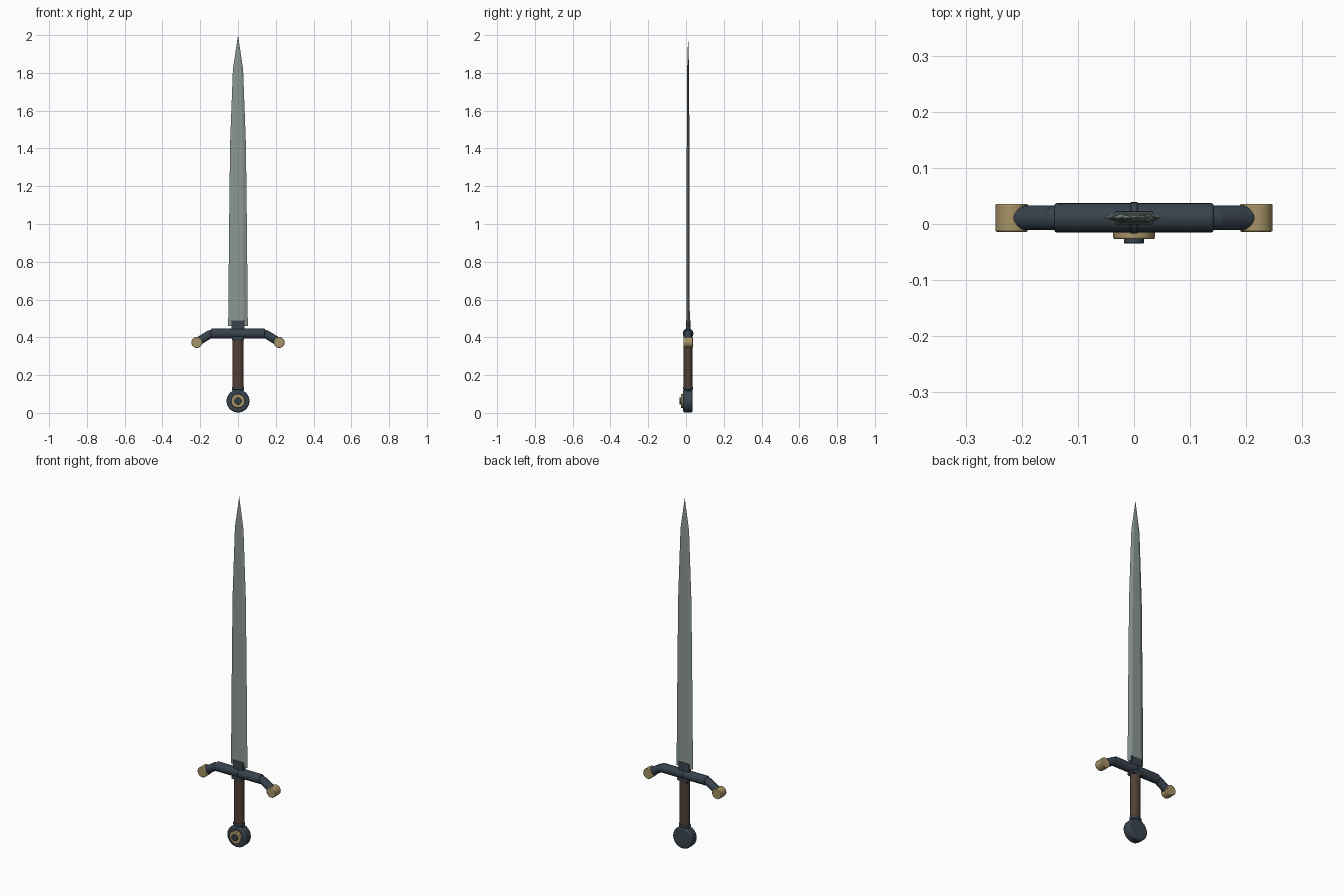
import bpy, bmesh, math
from mathutils import Vector

cube = bpy.data.objects.get("Cube")
if cube:
    bpy.data.objects.remove(cube, do_unlink=True)

CY = 0.011  # depth of the sword's centre plane


def material(name, rgb, metallic=0.0):
    m = bpy.data.materials.new(name)
    m.use_nodes = True
    m.diffuse_color = (*rgb, 1)
    bsdf = m.node_tree.nodes["Principled BSDF"]
    bsdf.inputs["Base Color"].default_value = (*rgb, 1)
    bsdf.inputs["Roughness"].default_value = 0.5
    return m


STEEL = material("grey steel", (0.26, 0.31, 0.29))
IRON = material("dark blue iron", (0.04, 0.056, 0.075))
BRASS = material("dull brass", (0.38, 0.29, 0.135))
LEATHER = material("brown leather", (0.085, 0.05, 0.036))


def finish(name, bm, mat, bevel=0.0, smooth=True):
    bmesh.ops.recalc_face_normals(bm, faces=bm.faces)
    me = bpy.data.meshes.new(name)
    bm.to_mesh(me)
    bm.free()
    me.materials.append(mat)
    ob = bpy.data.objects.new(name, me)
    bpy.context.collection.objects.link(ob)
    if bevel:
        mod = ob.modifiers.new("bevel", "BEVEL")
        mod.width, mod.segments, mod.limit_method = bevel, 2, "ANGLE"
    if smooth:
        bpy.ops.object.select_all(action="DESELECT")
        ob.select_set(True)
        bpy.context.view_layer.objects.active = ob
        bpy.ops.object.shade_smooth_by_angle(angle=math.radians(35))
    return ob


def rod(name, a, b, radius, mat, bevel=0.0, sides=24, squash=1.0):
    """Cylinder between two points, optionally flattened in depth."""
    a, b = Vector(a), Vector(b)
    bm = bmesh.new()
    bmesh.ops.create_cone(bm, cap_ends=True, segments=sides, radius1=radius,
                          radius2=radius, depth=(b - a).length)
    bmesh.ops.scale(bm, vec=(1, squash, 1), verts=bm.verts)
    bmesh.ops.rotate(bm, verts=bm.verts,
                     matrix=Vector((0, 0, 1)).rotation_difference(b - a).to_matrix())
    bmesh.ops.translate(bm, vec=(a + b) / 2, verts=bm.verts)
    return finish(name, bm, mat, bevel)


def box(name, centre, size, mat, bevel):
    bm = bmesh.new()
    bmesh.ops.create_cube(bm, size=1)
    bmesh.ops.scale(bm, vec=size, verts=bm.verts)
    bmesh.ops.translate(bm, vec=centre, verts=bm.verts)
    return finish(name, bm, mat, bevel, smooth=False)


# Blade: six-sided sections tapering to a point
bm = bmesh.new()
rings = []
for z, w, t in [(0.46, 0.052, 0.009), (1.0, 0.047, 0.008),
                (1.42, 0.042, 0.007), (1.82, 0.027, 0.005)]:
    section = [(-w, 0), (-w * 0.55, -t), (w * 0.55, -t),
               (w, 0), (w * 0.55, t), (-w * 0.55, t)]
    rings.append([bm.verts.new((x, CY + y, z)) for x, y in section])
tip = bm.verts.new((0, CY, 2.0))
bm.faces.new(rings[0])
for i in range(6):
    j = (i + 1) % 6
    for low, high in zip(rings, rings[1:]):
        bm.faces.new((low[i], low[j], high[j], high[i]))
    bm.faces.new((rings[-1][i], rings[-1][j], tip))
finish("blade", bm, STEEL, smooth=False)

# Guard: central bar, middle band and blade collar
rod("guard_bar", (-0.142, CY, 0.42), (0.142, CY, 0.42), 0.026, IRON, 0.004)
rod("guard_band", (-0.006, CY, 0.42), (0.006, CY, 0.42), 0.028, IRON, 0.001)
box("blade_collar", (0, CY, 0.455), (0.068, 0.024, 0.07), IRON, 0.003)
box("grip_collar", (0, CY, 0.395), (0.066, 0.048, 0.02), IRON, 0.004)

# Drooping guard arms with brass ends
for side, sx in (("left", 1), ("right", -1)):
    shoulder, elbow, end = [(sx * x, CY, z) for x, z in
                            ((0.13, 0.42), (0.155, 0.414), (0.214, 0.376))]
    rod(side + "_guard_shoulder", shoulder, elbow, 0.022, IRON, 0.002)
    rod(side + "_guard_arm", (sx * 0.145, CY, 0.419), end, 0.022, IRON, 0.002)
    rod(side + "_guard_end", (sx * 0.218, CY - 0.025, 0.373),
        (sx * 0.218, CY + 0.025, 0.373), 0.029, BRASS, 0.003)

# Grip and lower ring
rod("grip", (0, CY, 0.11), (0, CY, 0.395), 0.029, LEATHER, squash=0.8)
rod("grip_ring", (0, CY, 0.122), (0, CY, 0.138), 0.033, IRON, 0.003, squash=0.8)

# Pommel disc with brass medallion and dark stud on the front
for name, front, back, r, mat, bevel in (
        ("pommel", CY - 0.026, CY + 0.024, 0.061, IRON, 0.008),
        ("pommel_medallion", -0.027, -0.01, 0.037, BRASS, 0.003),
        ("pommel_stud", -0.035, -0.02, 0.018, IRON, 0.003)):
    rod(name, (0, front, 0.063), (0, back, 0.063), r, mat, bevel)
